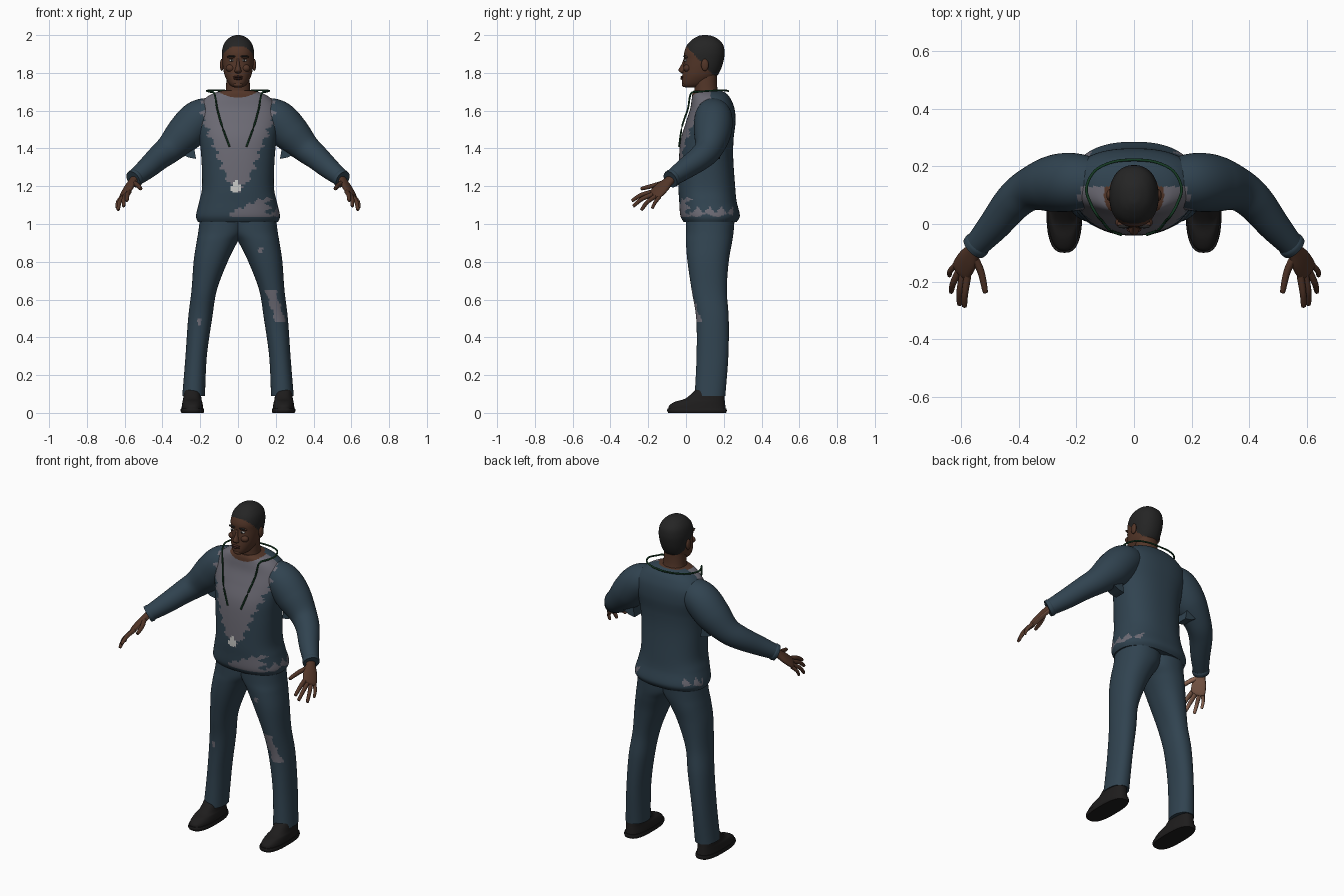
import bpy, bmesh, math
from mathutils import Vector

if bpy.data.objects.get("Cube"):
    bpy.data.objects.remove(bpy.data.objects["Cube"])

PALETTE = {
    "cloth_blue": (0.030, 0.056, 0.080), "shirt_grey": (0.150, 0.145, 0.175),
    "skin": (0.085, 0.036, 0.021), "palm_skin": (0.28, 0.14, 0.09),
    "hair_black": (0.018, 0.018, 0.018), "shoe_black": (0.013, 0.012, 0.012),
    "cord_green": (0.008, 0.045, 0.018), "white": (0.6, 0.6, 0.58),
    "lip_brown": (0.055, 0.02, 0.015)}
MATS = {}
for key, rgb in PALETTE.items():
    m = bpy.data.materials.new(key)
    m.use_nodes = True
    m.diffuse_color = (*rgb, 1)
    bsdf = m.node_tree.nodes["Principled BSDF"]
    bsdf.inputs["Base Color"].default_value = (*rgb, 1)
    bsdf.inputs["Roughness"].default_value = 0.8
    MATS[key] = m
PARTS = []


def finish(name, bm, colours, rule=None, mirror=False):
    """Turn a bmesh into an object; rule(centre, normal) picks a colour index."""
    bmesh.ops.recalc_face_normals(bm, faces=bm.faces)
    bm.normal_update()
    if rule:
        for f in bm.faces:
            f.material_index = rule(f.calc_center_median(), f.normal)
    me = bpy.data.meshes.new(name)
    bm.to_mesh(me)
    bm.free()
    for c in colours:
        me.materials.append(MATS[c])
    ob = bpy.data.objects.new(name, me)
    bpy.context.collection.objects.link(ob)
    if mirror:
        ob.modifiers.new("mirror", 'MIRROR').use_mirror_merge = False
    PARTS.append(ob)


def spline(rows, steps):
    """Smooth curve through rows of numbers."""
    p = [Vector(r) for r in rows]
    p = [p[0]] + p + [p[-1]]
    out = []
    for a, b, c, d in zip(p, p[1:], p[2:], p[3:]):
        for i in range(steps):
            t = i / steps
            out.append(b + (c - a) * (t / 2) + (a * 2 - b * 5 + c * 4 - d) * (t * t / 2)
                       + (b * 3 - a - c * 3 + d) * (t ** 3 / 2))
    return out + [p[-1]]


def loft(name, rings, colours, rule, mirror):
    bm = bmesh.new()
    vs = [[bm.verts.new(co) for co in r] for r in rings]
    n = len(vs[0])
    for a, b in zip(vs, vs[1:]):
        for i in range(n):
            j = (i + 1) % n
            bm.faces.new((a[i], a[j], b[j], b[i]))
    bm.faces.new(vs[0])
    bm.faces.new(vs[-1])
    finish(name, bm, colours, rule, mirror)


def oval(n, power):
    pts = []
    for i in range(n):
        c, s = math.cos(math.tau * i / n), math.sin(math.tau * i / n)
        pts.append((math.copysign(abs(c) ** (2 / power), c), math.copysign(abs(s) ** (2 / power), s)))
    return pts


def stack(name, rows, colours, rule=None, n=32, steps=6, power=2.2, mirror=False, side=1):
    """Upright loft: rows of z, x min, x max, y front, y back."""
    rings = []
    for z, x0, x1, y0, y1 in spline(rows, steps):
        rings.append([(side * ((x0 + x1) / 2 + u * (x1 - x0) / 2), (y0 + y1) / 2 + v * (y1 - y0) / 2, z)
                      for u, v in oval(n, power)])
    loft(name, rings, colours, rule, mirror)


def tube(name, rows, colours, rule=None, n=12, steps=5, across=(0, 1, 0), mirror=True):
    """Limb loft: rows of x, y, z, half width, half thickness."""
    pts = spline(rows, steps)
    rings = []
    for i, p in enumerate(pts):
        d = (pts[min(i + 1, len(pts) - 1)] - pts[max(i - 1, 0)]).to_3d()
        up = d.cross(Vector(across)).normalized()
        w = up.cross(d).normalized()
        rings.append([p.to_3d() + w * (u * p[3]) + up * (v * p[4]) for u, v in oval(n, 2)])
    loft(name, rings, colours, rule, mirror)


def blob(name, centre, size, colour, mirror=True):
    bm = bmesh.new()
    bmesh.ops.create_uvsphere(bm, u_segments=16, v_segments=10, radius=1)
    for v in bm.verts:
        v.co = Vector(a * s + c for a, s, c in zip(v.co, size, centre))
    finish(name, bm, [colour], None, mirror)


def jag(t, freq, depth):
    return depth * (abs((t * freq) % 1 - 0.5) * 2 - 0.5)


# Jacket body: torn open over a grey shirt, with worn patches at the hem
def opening(z):
    pts = [(1.17, 0), (1.22, .05), (1.3, .085), (1.4, .12), (1.5, .165), (1.58, .2), (1.75, .2)]
    for (a, fa), (b, fb) in zip(pts, pts[1:]):
        if a <= z <= b:
            return fa + (fb - fa) * (z - a) / (b - a)
    return -1


def jacket_rule(c, n):
    x, y, z = c
    if z > 1.668 + 3 * x * x and y < 0.13:
        return 2
    if y < 0.05 and abs(x + .01) < min(.026, (1.243 - z) * .6) and z > 1.165 + abs(x + .01) * .5:
        return 3
    if y < 0.13 and abs(x) < opening(z) + jag(z, 17, .03) + jag(z, 41, .012):
        return 1
    if y < 0.08 and -.04 + jag(z, 30, .03) < x < .16 + jag(z, 23, .05) \
            and 1.035 < z < 1.07 + .4 * (x + .03) + jag(x, 19, .025):
        return 1
    side_top = 1.075 + jag(y, 16, .04) if x > 0 else 1.07 + jag(y, 21, .05)
    if abs(x) > .13 and (0.02 if x > 0 else .15) < y < .25 and 1.045 + jag(y, 9, .02) < z < side_top:
        return 1
    return 0


stack("jacket_body", [(z, -w, w, f, b) for z, w, f, b in (
    (1.01, .212, -.012, .268), (1.045, .222, -.03, .285), (1.12, .205, -.036, .268),
    (1.2, .19, -.04, .26), (1.35, .194, -.037, .25), (1.45, .205, -.027, .252),
    (1.54, .222, .0, .262), (1.61, .215, .022, .257), (1.66, .18, .03, .238),
    (1.69, .135, .034, .215), (1.706, .085, .04, .185))],
    ["cloth_blue", "shirt_grey", "skin", "white"], jacket_rule, n=120, steps=12, power=2.35)

# Sleeves with the shirt showing at the torn shoulder seam
tube("sleeves", [(.1, .14, 1.595, .075, .075), (.2, .145, 1.56, .1, .1), (.28, .14, 1.48, .098, .1),
                 (.36, .12, 1.4, .075, .077), (.42, .075, 1.35, .066, .066),
                 (.485, -.005, 1.292, .055, .056), (.55, -.078, 1.24, .042, .044)],
     ["cloth_blue", "shirt_grey"],
     lambda c, n: int(c.x < .18 + jag(c.z, 17, .04) and c.y < .13 and c.z > 1.5), n=40, steps=10)
tube("sleeve_cuffs", [(.538, -.066, 1.248, .044, .046), (.545, -.073, 1.243, .048, .049),
                      (.555, -.083, 1.236, .046, .047)], ["cloth_blue"], n=24)

# Hanging cloth under the armpits
bm = bmesh.new()
flap = [(.205, 1.47), (.235, 1.415), (.222, 1.345), (.262, 1.352), (.3, 1.372), (.35, 1.37), (.3, 1.5)]
base = bm.faces.new([bm.verts.new((x, .11, z)) for x, z in flap])
ext = bmesh.ops.extrude_face_region(bm, geom=[base])
for v in ext["geom"]:
    if isinstance(v, bmesh.types.BMVert):
        v.co.y += .07
finish("armpit_flaps", bm, ["cloth_blue"], mirror=True)


# Trousers: the left leg has worn patches
def trouser_rule(c, n):
    if c.x > 0 and c.y < .13:
        if abs(c.x - .225 + (c.z - .48) * .32) < .026 + jag(c.z, 14, .014) and .48 < c.z < .645:
            return 1
        if abs(c.x - .12) < .012 and .85 < c.z < .875:
            return 1
    return int(c.x < 0 and c.y < .1 and abs(c.x + .205) < .008 and abs(c.z - .48) < .012)


for side, label in ((1, "left"), (-1, "right")):
    stack(label + "_trouser_leg", [
        (1.04, -.04, .2, .0, .258), (.96, -.035, .21, .0, .252), (.9, .005, .22, .0, .243),
        (.8, .055, .235, .008, .226), (.65, .112, .246, .03, .216), (.5, .137, .264, .054, .226),
        (.3, .165, .278, .056, .224), (.09, .175, .295, .046, .208)],
        ["cloth_blue", "shirt_grey"], trouser_rule, n=64, steps=10, side=side)

# Shoes with separate soles
stack("shoe_soles", [(0, .182, .3, -.094, .212), (.012, .179, .304, -.1, .216), (.024, .181, .302, -.098, .214)],
      ["shoe_black"], n=40, power=2.7, steps=3, mirror=True)
stack("shoe_uppers", [(.02, .184, .299, -.094, .21), (.04, .186, .297, -.088, .208),
                      (.06, .19, .294, -.055, .206), (.078, .194, .29, .0, .204), (.13, .197, .285, .06, .2)],
      ["shoe_black"], n=40, power=2.5, mirror=True)


# Hands: palm, four fingers and a thumb
INNER = Vector((-.67, .26, -.68))
ACROSS = (-.67, -.61, .43)
HAND = ["skin", "palm_skin"]


def palm_rule(c, n):
    return int(n.dot(INNER) > .45)


tube("palms", [(.535, -.06, 1.252, .028, .024), (.556, -.09, 1.228, .028, .02), (.577, -.125, 1.195, .041, .019),
               (.598, -.16, 1.16, .042, .015), (.605, -.172, 1.148, .03, .008)],
     HAND, palm_rule, n=20, across=ACROSS)
FINGERS = {
    "index_fingers": ((.577, -.18, 1.17), (.586, -.24, 1.152), (.588, -.283, 1.125), .0115),
    "middle_fingers": ((.592, -.172, 1.158), (.604, -.232, 1.133), (.605, -.276, 1.097), .0115),
    "ring_fingers": ((.606, -.16, 1.148), (.627, -.205, 1.116), (.634, -.234, 1.077), .011),
    "little_fingers": ((.618, -.142, 1.142), (.637, -.163, 1.115), (.64, -.178, 1.085), .0095),
    "thumbs": ((.557, -.11, 1.22), (.531, -.165, 1.205), (.516, -.232, 1.188), .0125)}
for name, (a, b, c, r) in FINGERS.items():
    tip = Vector(c) + (Vector(c) - Vector(b)) * .08
    tube(name, [(*a, r * 1.15, r * 1.1), (*b, r, r), (*c, r * .8, r * .75), (*tip, r * .2, r * .2)],
         HAND, palm_rule, across=ACROSS)

# Neck and head with a close dark hairline
stack("neck", [(1.65, -.08, .08, .045, .19), (1.7, -.066, .066, .045, .17), (1.75, -.062, .062, .045, .164),
               (1.82, -.06, .06, .05, .165)], ["skin"])


def hair_rule(c, n):
    return int(c.z > max(1.785, 1.937 - 1.05 * max(c.y - .005, 0)))


stack("head", [(z, -w, w, f, b) for z, w, f, b in (
    (1.722, .016, .0, .045), (1.73, .036, -.014, .085), (1.75, .053, -.021, .125), (1.785, .07, -.02, .165),
    (1.825, .079, -.015, .187), (1.87, .084, -.01, .2), (1.91, .085, -.009, .204), (1.95, .076, .007, .196),
    (1.98, .054, .038, .168), (1.996, .026, .068, .135), (2.0, .006, .092, .11))],
    ["skin", "hair_black"], hair_rule, n=64, steps=7)

# Face
stack("nose", [(1.797, -.01, .01, -.022, .01), (1.806, -.019, .019, -.034, .01), (1.818, -.016, .016, -.039, .01),
               (1.845, -.009, .009, -.024, .01), (1.875, -.007, .007, -.012, .01)], ["skin"], n=16)
blob("ears", (.086, .1, 1.842), (.01, .02, .032), "skin")
blob("cheeks", (.04, .006, 1.825), (.025, .02, .02), "skin")
blob("brow_ridges", (.033, .0, 1.884), (.027, .012, .008), "skin")
blob("eyebrows", (.035, -.008, 1.888), (.022, .007, .004), "hair_black")
blob("eye_whites", (.034, -.003, 1.866), (.014, .008, .006), "white")
blob("pupils", (.033, -.008, 1.866), (.0055, .005, .0055), "hair_black")
blob("upper_lip", (0, -.02, 1.779), (.026, .009, .006), "lip_brown", False)
blob("lower_lip", (0, -.02, 1.769), (.023, .01, .006), "lip_brown", False)
blob("chin", (0, -.006, 1.738), (.026, .016, .014), "skin", False)

# Green cord running round the neck and down the chest
tube("neck_cord", [(*p, .005, .005) for p in (
    (.045, -.037, 1.41), (.085, -.02, 1.52), (.11, .01, 1.61), (.125, .026, 1.69), (.15, .07, 1.7),
    (.165, .125, 1.705), (.135, .185, 1.708), (.07, .216, 1.706), (0, .223, 1.703))],
     ["cord_green"], n=8, across=(.3, .2, .9))

# Smooth shading with crisp edges
bpy.ops.object.select_all(action='DESELECT')
for ob in PARTS:
    ob.select_set(True)
bpy.context.view_layer.objects.active = PARTS[0]
bpy.ops.object.shade_smooth_by_angle(angle=math.radians(50))
